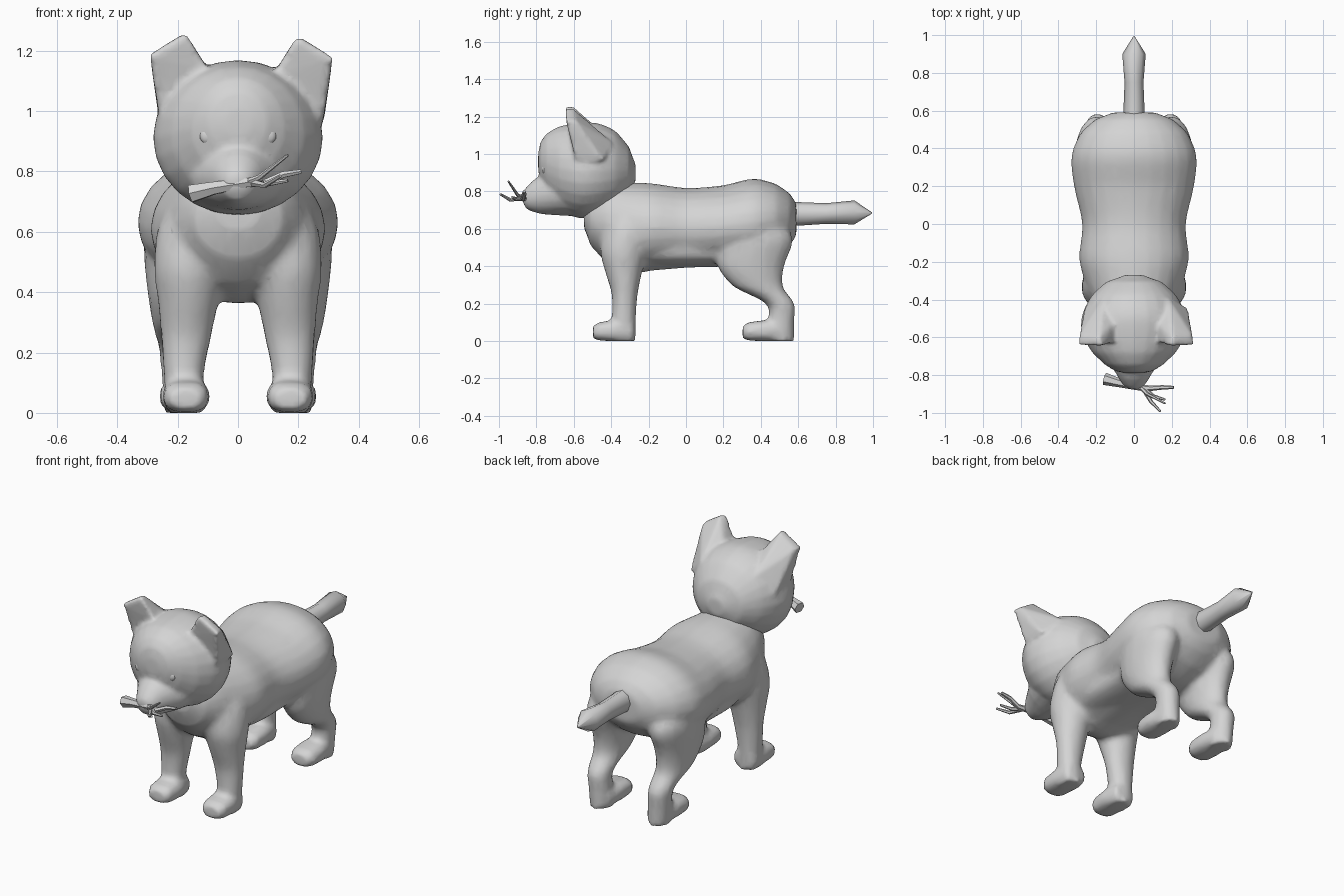
import bpy, bmesh, math

cube = bpy.data.objects.get("Cube")
if cube:
    bpy.data.objects.remove(cube, do_unlink=True)

grey = bpy.data.materials.new("plain grey")
grey.use_nodes = True
colour = (0.66, 0.66, 0.66, 1)
grey.diffuse_color = colour
grey.node_tree.nodes["Principled BSDF"].inputs["Base Color"].default_value = colour


def flowing(rings, steps=4):
    """Add smoothly interpolated rings between the given ones."""
    result = []
    for k in range(len(rings) - 1):
        before, start = rings[max(k - 1, 0)], rings[k]
        end, after = rings[k + 1], rings[min(k + 2, len(rings) - 1)]
        for step in range(steps):
            t = step / steps
            ring = [start[0] + (end[0] - start[0]) * t]
            for a, b, c, d in zip(before[1:], start[1:], end[1:], after[1:]):
                bend = (2 * a - 5 * b + 4 * c - d) * t + (3 * b - a - 3 * c + d) * t * t
                ring.append(b + t * (c - a + bend) / 2)
            result.append(ring)
    return result + [rings[-1]]


def loft(bm, rings, axis, sides=16, square=1.0, side=1):
    """Closed tube. Each ring: position on axis, centre a, centre b, radius a, radius b."""
    loops = []
    for t, ca, cb, ra, rb in rings:
        loop = []
        for i in range(sides):
            angle = math.tau * i / sides
            c, s = math.cos(angle), math.sin(angle)
            a = ca + ra * math.copysign(abs(c) ** square, c)
            b = cb + rb * math.copysign(abs(s) ** square, s)
            point = (a, t, b) if axis == "y" else (a, b, t)
            loop.append(bm.verts.new((point[0] * side, point[1], point[2])))
        loops.append(loop)
    bm.faces.new(loops[0])
    bm.faces.new(loops[-1][::-1])
    for low, high in zip(loops, loops[1:]):
        for i in range(sides):
            j = (i + 1) % sides
            bm.faces.new((low[i], high[i], high[j], low[j]))


def centred(rings):
    return [(y, 0, z, rx, rz) for y, z, rx, rz in rings]


def smooth(obj, angle):
    bpy.ops.object.select_all(action="DESELECT")
    obj.select_set(True)
    bpy.context.view_layer.objects.active = obj
    bpy.ops.object.shade_smooth_by_angle(angle=math.radians(angle))


def finish(bm, name, angle=60):
    bmesh.ops.recalc_face_normals(bm, faces=bm.faces)
    mesh = bpy.data.meshes.new(name)
    bm.to_mesh(mesh)
    bm.free()
    obj = bpy.data.objects.new(name, mesh)
    bpy.context.collection.objects.link(obj)
    mesh.materials.append(grey)
    smooth(obj, angle)
    return obj


def blend(obj, voxel, rounds):
    """Fuse the overlapping lofts into one soft skin."""
    fuse = obj.modifiers.new("fuse", "REMESH")
    fuse.mode = "VOXEL"
    fuse.voxel_size = voxel
    fuse.use_smooth_shade = True
    soften = obj.modifiers.new("soften", "SMOOTH")
    soften.factor = 0.5
    soften.iterations = rounds
    thin = obj.modifiers.new("thin", "DECIMATE")
    thin.ratio = 0.4


# Torso, from chest to rump, with a flatter belly
bm = bmesh.new()
torso = [(-.545, .67, .08, .07), (-.51, .65, .15, .14), (-.43, .635, .205, .21),
         (-.3, .605, .262, .242), (-.18, .61, .29, .233), (0, .605, .275, .214),
         (.2, .615, .318, .218), (.36, .635, .332, .233), (.48, .645, .285, .196),
         (.555, .65, .205, .14), (.59, .65, .12, .09)]
belly = [(-.3, .51, .2, .11), (-.1, .5, .24, .1), (.1, .5, .24, .1), (.25, .5, .25, .09)]
loft(bm, flowing(centred(torso)), "y", 24)
loft(bm, flowing(centred(belly)), "y", 24, 0.7)

# Legs and paws
front_leg = [(0, .175, -.332, .063, .063), (.12, .18, -.332, .067, .065),
             (.25, .172, -.328, .084, .07), (.36, .165, -.333, .1, .097),
             (.48, .157, -.335, .122, .124), (.62, .135, -.31, .13, .13),
             (.74, .11, -.3, .1, .1)]
hind_leg = [(0, .185, .509, .06, .07), (.1, .19, .509, .062, .07),
            (.2, .195, .504, .066, .077), (.29, .2, .387, .083, .133),
            (.4, .2, .347, .1, .18), (.55, .197, .37, .115, .203),
            (.68, .185, .36, .1, .13)]
paw = [(-.497, .047, .055, .034), (-.465, .052, .075, .05),
       (-.38, .055, .08, .057), (-.275, .053, .066, .053)]
for side in (1, -1):
    loft(bm, flowing(front_leg), "z", 16, side=side)
    loft(bm, flowing(hind_leg), "z", 16, side=side)
    for shift, x in ((0, .172), (.8, .182)):
        loft(bm, [(y + shift, x, z, rx, rz) for y, z, rx, rz in paw], "y", 14, 0.75, side)
blend(finish(bm, "body"), 0.016, 6)

# Head: the face narrows towards the muzzle
bm = bmesh.new()
skull = [(-.27, .9, .05, .05), (-.305, .91, .145, .13), (-.38, .915, .225, .21),
         (-.48, .914, .274, .252), (-.58, .912, .276, .253), (-.68, .925, .222, .222),
         (-.745, .945, .155, .165), (-.778, .96, .1, .105), (-.79, .96, .05, .05)]
muzzle = [(-.55, .8, .2, .135), (-.7, .79, .155, .118), (-.77, .783, .11, .105),
          (-.82, .775, .08, .084), (-.855, .765, .056, .057), (-.874, .77, .03, .028)]
loft(bm, flowing(centred(skull)), "y", 24)
loft(bm, flowing(centred(muzzle)), "y", 18)

# Ears: blunt wedges growing out of the skull, the head being slightly tilted
ear = [(.085, -.5, 1.115), (.262, -.44, .97), (.16, -.39, 1.07), (.085, -.62, 1.115),
       (.26, -.59, .98), (.173, -.648, 1.259), (.183, -.603, 1.256),
       (.293, -.642, 1.188), (.287, -.59, 1.188)]
for side, shift, drop in ((1, .022, .01), (-1, 0, 0)):
    points = [bm.verts.new(((x + shift) * side, y, z - drop)) for x, y, z in ear]
    bmesh.ops.convex_hull(bm, input=points)
blend(finish(bm, "head"), 0.012, 5)

# Eyes: thin domes
for side, label in ((1, "left"), (-1, "right")):
    bm = bmesh.new()
    bmesh.ops.create_uvsphere(bm, u_segments=12, v_segments=8, radius=.027)
    bmesh.ops.scale(bm, vec=(1, .5, 1), verts=bm.verts)
    bmesh.ops.translate(bm, vec=(.1 * side, -.758, .918), verts=bm.verts)
    finish(bm, label + "_eye")

# Tail with a pointed end
bm = bmesh.new()
tail = [(.5, .68, .056, .064), (.6, .68, .056, .063), (.75, .682, .05, .055),
        (.9, .688, .062, .064), (.995, .685, .003, .003)]
loft(bm, centred(tail), "y", 8)
finish(bm, "tail", 50)

# Forked twig held in the mouth: x, y, z, thickness
twig = bpy.data.curves.new("twig", "CURVE")
twig.dimensions = "3D"
twig.bevel_depth = 1
twig.bevel_resolution = 1
twig.use_fill_caps = True
branches = [
    [(-.155, -.82, .727, .033), (-.08, -.84, .745, .024), (.03, -.865, .763, .017),
     (.09, -.87, .762, .014), (.15, -.865, .79, .012), (.21, -.865, .8, .008)],
    [(.03, -.86, .763, .014), (.07, -.9, .78, .009), (.165, -.95, .855, .005)],
    [(.05, -.87, .763, .014), (.09, -.94, .755, .01), (.14, -.992, .785, .006)],
    [(.05, -.865, .763, .013), (.1, -.91, .76, .01), (.165, -.93, .77, .006)],
]
for branch in branches:
    spline = twig.splines.new("POLY")
    spline.points.add(len(branch) - 1)
    for point, (x, y, z, thickness) in zip(spline.points, branch):
        point.co = (x, y, z, 1)
        point.radius = thickness
twig.materials.append(grey)
twig_object = bpy.data.objects.new("twig", twig)
bpy.context.collection.objects.link(twig_object)
bpy.ops.object.select_all(action="DESELECT")
twig_object.select_set(True)
bpy.context.view_layer.objects.active = twig_object
bpy.ops.object.convert(target="MESH")
smooth(bpy.context.view_layer.objects.active, 50)
